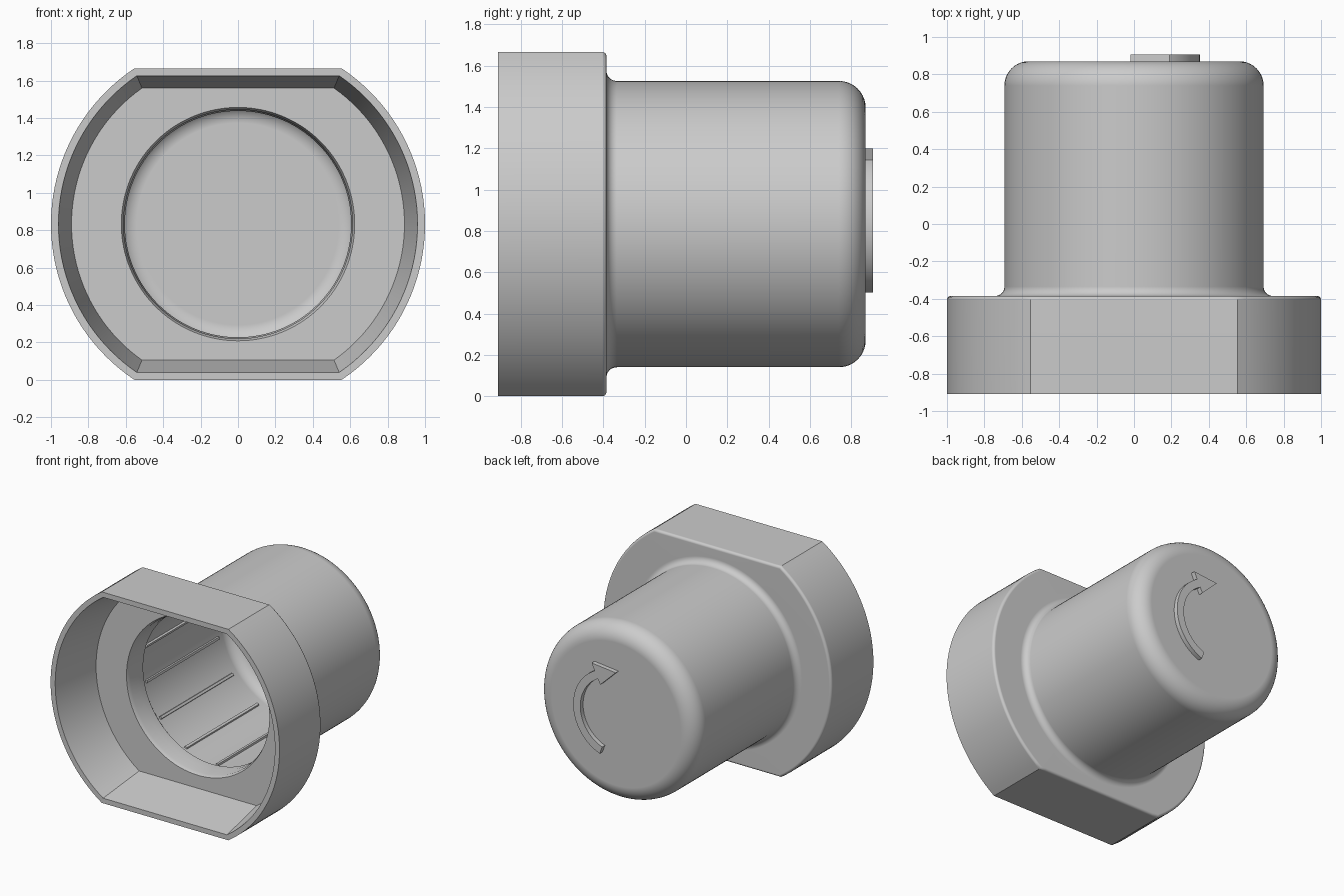
import bpy, bmesh
from math import sin, cos, asin, pi, radians, sqrt

if "Cube" in bpy.data.objects:
    bpy.data.objects.remove(bpy.data.objects["Cube"])

CZ = 0.833               # height of the horizontal axis
CORNER = asin(0.833)     # angle where the collar's flats begin
ARC, FLAT = 40, 24       # segments per round side and per flat side

grey = bpy.data.materials.new("plain_grey")
grey.use_nodes = True
grey.diffuse_color = (0.6, 0.6, 0.6, 1)
grey.node_tree.nodes["Principled BSDF"].inputs["Base Color"].default_value = (0.6, 0.6, 0.6, 1)


def finish(name, bm, smooth=True):
    bmesh.ops.recalc_face_normals(bm, faces=bm.faces)
    mesh = bpy.data.meshes.new(name)
    bm.to_mesh(mesh)
    bm.free()
    obj = bpy.data.objects.new(name, mesh)
    mesh.materials.append(grey)
    bpy.context.collection.objects.link(obj)
    if smooth:
        bpy.ops.object.select_all(action='DESELECT')
        obj.select_set(True)
        bpy.context.view_layer.objects.active = obj
        bpy.ops.object.shade_smooth_by_angle(angle=radians(30))
        mod = obj.modifiers.new("even_shading", 'WEIGHTED_NORMAL')
        mod.keep_sharp = True
    return obj


def outline(r, h=None):
    """Circle of radius r, with flats at +-h when h is given."""
    c = asin(h / r) if h else CORNER
    half = [(r * cos(a), r * sin(a)) for a in
            (-c + 2 * c * i / ARC for i in range(ARC))]
    for i in range(FLAT):
        if h:
            half.append((r * cos(c) * (1 - 2 * i / FLAT), h))
        else:
            a = c + (pi - 2 * c) * i / FLAT
            half.append((r * cos(a), r * sin(a)))
    return half + [(-x, -z) for x, z in half]


def fillet(r, y, size, start, end, steps=8):
    """Radius and depth pairs along a rounded corner."""
    return [(r + size * cos(a), y + size * sin(a)) for a in
            (radians(start + (end - start) * i / steps) for i in range(steps + 1))]


# Sections run from the cavity rim, over the outside, round to the rim again
sections = [(1, 0.833, -0.91)]
sections += [(r, r - 0.167, y) for r, y in fillet(0.98, -0.405, 0.02, 0, 90, 4)]
sections += [(r, None, y) for r, y in fillet(0.743, -0.335, 0.05, 270, 180)]
sections += [(r, None, y) for r, y in fillet(0.563, 0.74, 0.13, 0, 90, 10)]
outer_end = len(sections)

# Inside: tapered recess, stepped mouth, bore and rounded floor
inner = [(0.96, 0.793, -0.91), (0.89, 0.727, -0.50)]
inner += [(r, None, y) for r, y in (
    (0.624, -0.50), (0.612, -0.47), (0.612, -0.41), (0.605, -0.39),
    (0.605, -0.32), (0.64, -0.28))]
inner += [(r, None, y) for r, y in fillet(0.54, 0.70, 0.10, 0, 90)]


# Hollow shell: collar and barrel in one piece
bm = bmesh.new()


def loft(rows):
    rings = [[bm.verts.new((x, y, CZ + z)) for x, z in outline(r, h)] for r, h, y in rows]
    for a, b in zip(rings, rings[1:]):
        bridge(a, b)
    bm.faces.new(rings[-1])
    return rings


def bridge(a, b):
    for i in range(len(a)):
        j = (i + 1) % len(a)
        bm.faces.new((a[i], a[j], b[j], b[i]))


bridge(loft(sections)[0], loft(inner)[0])
finish("collar_and_barrel", bm)

# Slim ribs along the bore
bm = bmesh.new()
RIBS = 14
for k in range(RIBS):
    mid = 2 * pi * (k + 0.5) / RIBS
    ends = []
    for y in (-0.26, 0.64):
        ends.append([bm.verts.new((r * cos(mid + d), y, CZ + r * sin(mid + d)))
                     for r, d in ((0.645, -0.02), (0.625, -0.015), (0.625, 0.015), (0.645, 0.02))])
    bridge(*ends)
    for end in ends:
        bm.faces.new(end)
finish("bore_ribs", bm, smooth=False)

# Raised curved arrow on the closed end
STEPS = 24
sweep = [radians(-70 + 132 * i / STEPS) for i in range(STEPS + 1)]
shape = [(0.352 * cos(a), 0.352 * sin(a)) for a in sweep]
shape += [(0.19, 0.367), (-0.02, 0.345), (0.115, 0.215)]
shape += [(0.29 * cos(a), 0.29 * sin(a)) for a in reversed(sweep)]
bm = bmesh.new()
near, far = [[bm.verts.new((x, y, CZ + z)) for x, z in shape] for y in (0.86, 0.905)]
bridge(near, far)
bm.faces.new(near)
bm.faces.new(far)
finish("turn_arrow", bm)
